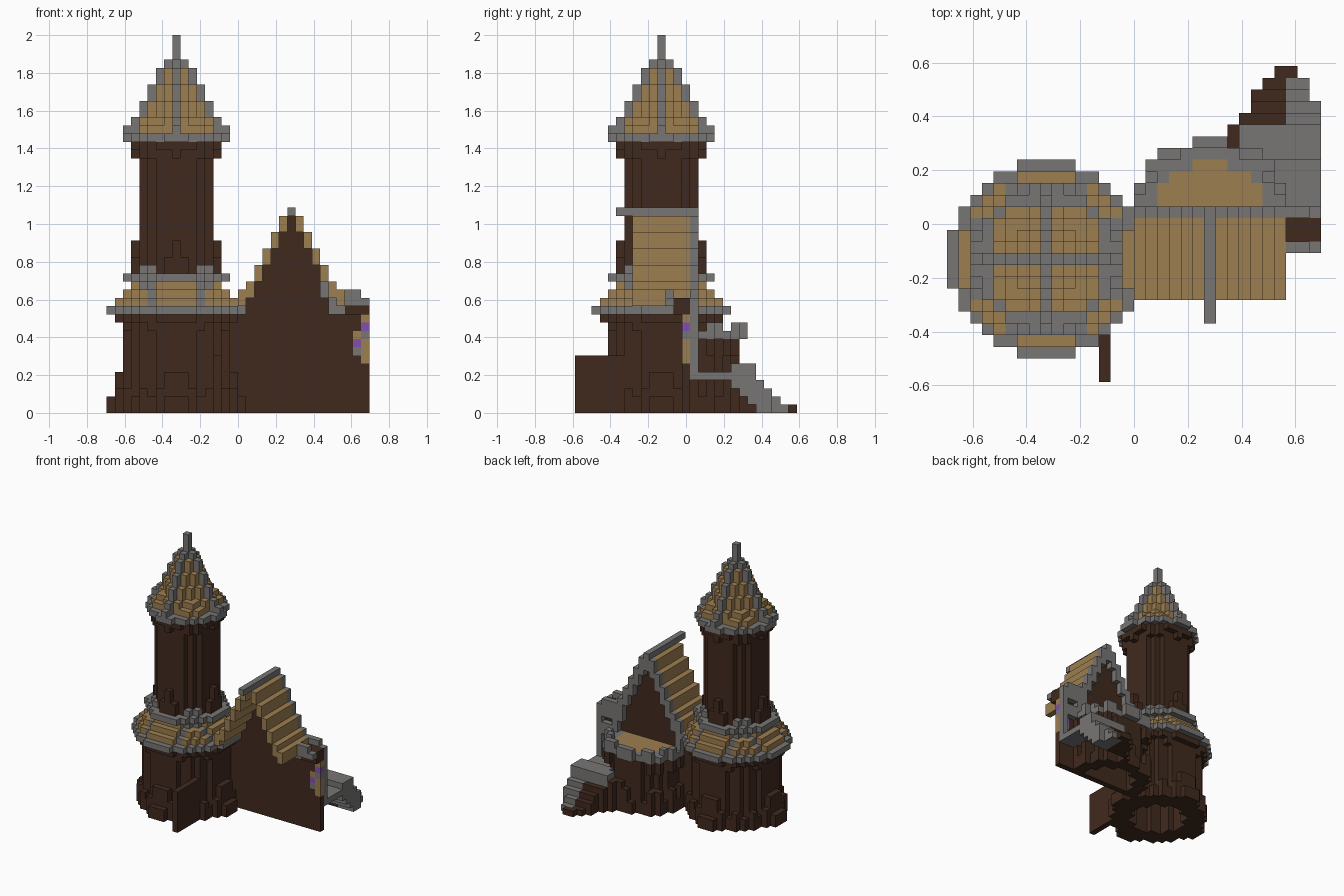
import bpy, bmesh, math
from mathutils import Vector

cube = bpy.data.objects.get("Cube")
if cube:
    bpy.data.objects.remove(cube, do_unlink=True)

UNIT = 2 / 46
COLOURS = {
    "dark_timber": (0.051, 0.023, 0.013),
    "straw": (0.335, 0.210, 0.080),
    "stone": (0.185, 0.180, 0.177),
    "purple_glass": (0.230, 0.080, 0.420),
}
TIMBER, STRAW, STONE, GLASS = range(4)
materials = []
for name, rgb in COLOURS.items():
    mat = bpy.data.materials.new(name)
    mat.use_nodes = True
    mat.diffuse_color = (*rgb, 1)
    bsdf = mat.node_tree.nodes["Principled BSDF"]
    bsdf.inputs["Base Color"].default_value = (*rgb, 1)
    bsdf.inputs["Roughness"].default_value = 0.9
    materials.append(mat)

parts = {}      # part name -> {cell: colour}
filled = set()  # every occupied cell


def put(part, cell, colour):
    if cell not in filled:
        filled.add(cell)
        parts.setdefault(part, {})[cell] = colour


def box(part, xs, ys, zs, colour):
    for x in xs:
        for y in ys:
            for z in zs:
                put(part, (x, y, z), colour)


def span(a, b):
    return range(a, b + 1)


def ring(inner, outer):
    """Offsets of blocks in a disc of radius outer, outside radius inner."""
    reach = math.ceil(outer)
    for dx in span(-reach, reach):
        for dy in span(-reach, reach):
            if inner + 0.42 < math.hypot(dx, dy) <= outer + 0.42:
                yield dx, dy, min(abs(dx), abs(dy))


TX, TY = 8, 10   # tower axis
GX, GY = 22, 13  # gable centre and wall line
OCTAGON = 5.92   # disc of radius six with its corners cut
SHAFT = 4.08     # disc of radius four with fuller sides


def tower(part, inner, outer, zs, colour, keep=lambda dx, dy, m: True):
    for dx, dy, m in ring(inner, outer):
        if keep(dx, dy, m):
            box(part, [TX + dx], [TY + dy], zs, colour)


# Tower base with flared foot and corbels
tower("tower_base", 4, 6, span(0, 12), TIMBER)
tower("tower_foot", 6, 7, span(0, 1), TIMBER)
tower("tower_foot", 6, 7, [2], TIMBER, lambda dx, dy, m: m in (0, 1, 2, 4))
tower("tower_foot", 6, 7, span(3, 4), TIMBER, lambda dx, dy, m: m in (0, 1))
tower("tower_foot", 7, 8, [0, 1], TIMBER, lambda dx, dy, m: m < 2)
tower("tower_corbels", 6, 7, [11], TIMBER)
tower("tower_corbels", 6, 7, [10], TIMBER, lambda dx, dy, m: m == 3)

# Skirt roof: straw panels between stone ribs, stone eave and rail
tower("skirt_eave", 5, 8, [12], STONE)
for z, r in ((13, 7), (14, 6), (15, 5)):
    tower("skirt_ribs", 3, r, [z], STONE, lambda dx, dy, m: 3 in (abs(dx), abs(dy)))
    tower("skirt_panels", 3, r, [z], STRAW)
tower("skirt_rail", 4, OCTAGON, [16], STONE)
tower("skirt_posts", 4, 5, [17], STONE, lambda dx, dy, m: m == 3)

# Tower shaft
tower("tower_shaft", 3, SHAFT, span(15, 32), TIMBER)
tower("shaft_foot", 4, 5, span(17, 18), TIMBER, lambda dx, dy, m: m < 2)
tower("shaft_foot", 4, 5, span(19, 20), TIMBER, lambda dx, dy, m: m == 0)
tower("shaft_corbels", 4, 5, [32], TIMBER)
tower("shaft_corbels", 4, 5, [31], TIMBER, lambda dx, dy, m: m in (0, 3))

# Spire roof
tower("spire_eave", -1, OCTAGON, [33], STONE, lambda dx, dy, m: m != 2 or abs(dx) + abs(dy) < 8)
for zs, r in (([34], 6), ([35], 5), ([36, 37], 4), ([38, 39], 3), ([40, 41], 2), ([42], 1)):
    tower("spire_ribs", -1, r, zs, STONE, lambda dx, dy, m: m == 0)
    tower("spire_panels", -1, r - 1, zs, STRAW, lambda dx, dy, m: max(abs(dx), abs(dy)) < 5)
box("spire_finial", [TX], [TY], span(43, 45), STONE)

# Buttress wall in front of the tower
box("buttress", [13], span(0, 6), span(0, 6), TIMBER)

# Corner window set in the end of the house wall
box("window_frame", [30], [GY], [9], STRAW)
box("window_frame", [31], [GY], [6, 7, 8, 11], STRAW)
box("window_sill", [30], [GY], [7], STONE)
box("window_sill", [31], [GY], [9], STONE)
box("window_glass", [30], [GY], [8], GLASS)
box("window_glass", [31], [GY], [10], GLASS)

# House roof, ridge and stone verge at the back
box("ridge", [GX], span(5, 14), [24], STONE)
for d in span(1, 6):
    low = 24 - 2 * d + (d == 6)
    for x in (GX - d, GX + d):
        box("house_roof", [x], span(7, 13), [low, low + 1], STRAW)
        box("back_verge", [x], [14], span(23 - 2 * d, low + 1), STONE)
box("back_verge", [GX], [14], span(22, 23), STONE)

# House wall with its gable
for x in span(13, 31):
    top = max(12, 23 - 2 * abs(x - GX))
    box("house_wall", [x], [GY], span(0, top), TIMBER)
box("wall_head", span(29, 31), [12, 13], [12, 13], TIMBER)

# Stone turret corner at the wall end
box("corner_eave", span(29, 31), [11], [13], STONE)
box("corner_eave", span(29, 30), [11, 14], [14], STONE)
box("corner_eave", span(27, 31), [14], [12, 13], STONE)
box("corner_eave", [26], [12], [14, 15], STONE)
box("corner_eave", [27, 28], [12], [12, 13], STONE)
box("corner_post", [31], [14], span(4, 11), STONE)
box("corner_rail", span(28, 30), [14], [9, 10], STONE)


# Round bay at the back with straw floor and stone rim
def bay(part, inner, outer, zs, colour, keep=lambda dx, dy, m: True):
    for dx, dy, m in ring(inner, outer):
        if dy >= 0 and (dy < 6 or m < 2) and keep(dx, dy, m):
            box(part, [GX + dx], [14 + dy], zs, colour)


bay("bay_floor", -1, SHAFT, [9], STRAW, lambda dx, dy, m: dy < 4 or m < 2)
bay("bay_rim", 3, 6, [9], STONE)
bay("bay_rim", 5, 6, [10], STONE, lambda dx, dy, m: dy not in (1, 4))
bay("bay_wall", 4, 5, span(0, 8), TIMBER)
bay("bay_corbels", 5, 6, [7, 8], TIMBER, lambda dx, dy, m: dy < 6 and m % 2 == 0)
bay("bay_foot", 5, 6, span(0, 1), TIMBER)
bay("bay_foot", 5, 6, span(2, 3), TIMBER, lambda dx, dy, m: m % 2 == 0)

# Stone terrace, with a timber bank stepping down to the back corner
for y in span(14, 26):
    top = 5 if y < 19 else 6 if y < 22 else max(1, 26 - y)
    bottom = min(4, max(0, 22 - y))
    left = 28 if y < 18 else 26 if y < 20 else 25 if y < 22 else 29
    right = 31 if y < 24 else 30
    if y >= 20:
        edge = round(23 + (y - 20) * 0.85)
        box("timber_bank", span(edge, left - 1), [y], span(0, min(top, 5) - 1), TIMBER)
    if y < 26:
        box("terrace", span(left, right), [y], span(bottom, top - 1), STONE)
box("timber_bank", [29], [26], [0], TIMBER)

# Turn the blocks into meshes, keeping only exposed faces
AXES = [Vector(v) for v in ((1, 0, 0), (0, 1, 0), (0, 0, 1))]
ORIGIN = Vector((16, 13.5, 0))
for part, cells in parts.items():
    bm = bmesh.new()
    corners = {}

    def corner(p):
        key = tuple(round(c) for c in p)
        if key not in corners:
            corners[key] = bm.verts.new((Vector(key) - ORIGIN) * UNIT)
        return corners[key]

    for cell, colour in cells.items():
        base = Vector(cell)
        for i in range(3):
            n, u, v = AXES[i], AXES[i - 2], AXES[i - 1]
            for side in (1, -1):
                if tuple(int(c) for c in base + n * side) in filled:
                    continue
                p = base + n if side > 0 else base
                loop = [p, p + u, p + u + v, p + v]
                face = bm.faces.new([corner(q) for q in loop[::side]])
                face.material_index = colour
    mesh = bpy.data.meshes.new(part)
    bm.to_mesh(mesh)
    bm.free()
    for mat in materials:
        mesh.materials.append(mat)
    bpy.context.collection.objects.link(bpy.data.objects.new(part, mesh))
